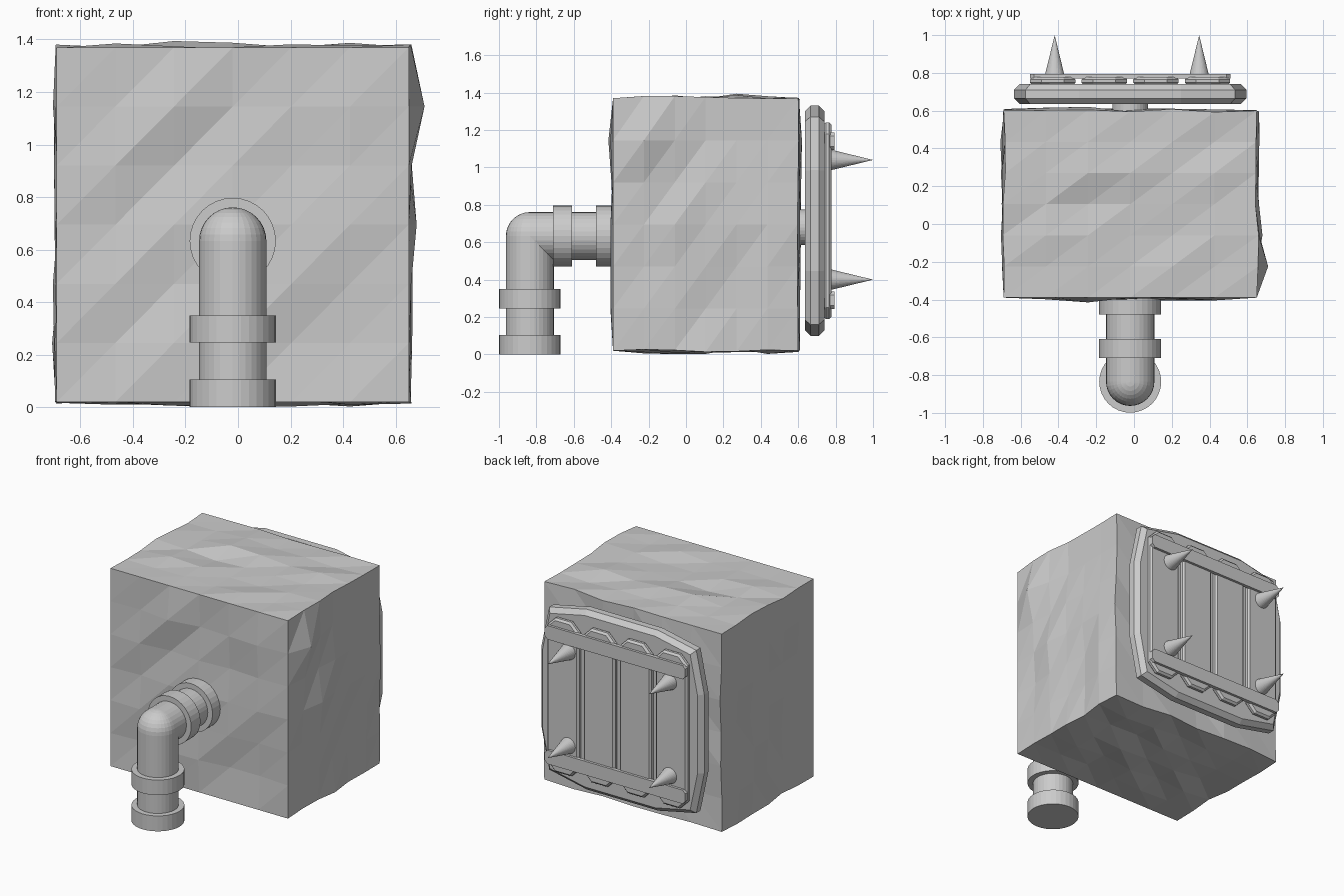
import bpy, bmesh, math, random
from mathutils import Matrix, Vector

if "Cube" in bpy.data.objects:
    bpy.data.objects.remove(bpy.data.objects["Cube"], do_unlink=True)

random.seed(4)
CX = -0.02      # centre line of pipe and shield
CZ = 0.715      # shield centre height

grey = bpy.data.materials.new("light grey")
grey.use_nodes = True
colour = (0.6, 0.6, 0.6, 1)
grey.diffuse_color = colour
grey.node_tree.nodes["Principled BSDF"].inputs["Base Color"].default_value = colour


def finish(name, bm):
    bmesh.ops.recalc_face_normals(bm, faces=bm.faces)
    mesh = bpy.data.meshes.new(name)
    bm.to_mesh(mesh)
    bm.free()
    mesh.materials.append(grey)
    obj = bpy.data.objects.new(name, mesh)
    bpy.context.collection.objects.link(obj)
    return obj


def rod(name, start, end, r1, r2=None, sides=32):
    """Cylinder or cone between two points."""
    start, end = Vector(start), Vector(end)
    axis = end - start
    bm = bmesh.new()
    turn = axis.to_track_quat('Z', 'Y').to_matrix().to_4x4()
    bmesh.ops.create_cone(bm, cap_ends=True, segments=sides, radius1=r1,
                          radius2=r1 if r2 is None else r2, depth=axis.length,
                          matrix=Matrix.Translation((start + end) / 2) @ turn)
    return finish(name, bm)


def slab(name, outline, y0, y1, bevel):
    """Outline in x and z, extruded along y, with bevelled rims."""
    bm = bmesh.new()
    face = bm.faces.new([bm.verts.new((x, y0, z)) for x, z in outline])
    out = bmesh.ops.extrude_face_region(bm, geom=[face])
    for v in out["geom"]:
        if isinstance(v, bmesh.types.BMVert):
            v.co.y = y1
    bmesh.ops.recalc_face_normals(bm, faces=bm.faces)
    if bevel:
        rims = [e for e in bm.edges if abs(e.verts[0].co.y - e.verts[1].co.y) < 1e-5]
        bmesh.ops.bevel(bm, geom=rims, offset=bevel, segments=1, affect='EDGES')
    return finish(name, bm)


def chopped(x0, x1, z0, z1, c):
    """Rectangle with cut corners."""
    return [(x0 + c, z0), (x1 - c, z0), (x1, z0 + c), (x1, z1 - c),
            (x1 - c, z1), (x0 + c, z1), (x0, z1 - c), (x0, z0 + c)]


# Rough stone block: a subdivided box with uneven faces
lo, hi = Vector((-0.69, -0.39, 0.02)), Vector((0.65, 0.6, 1.37))
bm = bmesh.new()
bmesh.ops.create_cube(bm, size=1)
bmesh.ops.subdivide_edges(bm, edges=bm.edges[:], cuts=5, use_grid_fill=True)
for f in bm.faces[:]:
    order = sorted(f.verts, key=lambda v: v.co.x + v.co.y + v.co.z)
    bmesh.utils.face_split(f, order[0], order[-1])
bumps = {(6, 1, 5): 0.06, (6, 2, 3): 0.03, (2, 4, 6): 0.024,
         (2, 6, 5): 0.02, (2, 0, 5): 0.025, (3, 2, 0): -0.018}
for v in bm.verts:
    cell = tuple(round((c + 0.5) * 6) for c in v.co)
    sides = [i for i in range(3) if cell[i] in (0, 6)]
    v.co = [lo[i] + (hi[i] - lo[i]) * cell[i] / 6 for i in range(3)]
    if len(sides) == 1:
        i = sides[0]
        push = abs(bumps.get(cell, random.uniform(-0.012, 0.018)))
        if cell not in bumps and random.random() < 0.35:
            push = -push
        v.co[i] += push if cell[i] == 6 else -push
    elif len(sides) == 2 and cell[1] != 0:
        for i in sides:
            v.co[i] += random.uniform(-0.008, 0.012)
for v in bm.verts:
    v.co.z = max(v.co.z, 0.002)
finish("stone_block", bm)

# Bent pipe with flanges
PY, PZ, R, FR = -0.835, 0.633, 0.128, 0.164
rod("pipe_upright", (CX, PY, 0.02), (CX, PY, PZ), R)
rod("pipe_level", (CX, PY, PZ), (CX, -0.36, PZ), R)
bm = bmesh.new()
bmesh.ops.create_uvsphere(bm, u_segments=32, v_segments=16, radius=R,
                          matrix=Matrix.Translation((CX, PY, PZ)))
finish("pipe_elbow", bm)
for name, z0, z1 in (("foot_flange", 0, 0.105), ("upright_flange", 0.247, 0.35)):
    rod(name, (CX, PY, z0), (CX, PY, z1), FR)
for name, y0, y1 in (("level_flange", -0.71, -0.61), ("wall_flange", -0.48, -0.37)):
    rod(name, (CX, y0, PZ), (CX, y1, PZ), FR)

# Neck joining the shield to the block
rod("shield_neck", (CX, 0.56, 0.68), (CX, 0.68, 0.68), 0.095)

# Shield plate with bowed sides
outline = []
for k in range(4):
    c, s = round(math.cos(k * math.pi / 2)), round(math.sin(k * math.pi / 2))
    for u, w in ((0.615, -0.27), (0.615, 0.27), (0.555, 0.555)):
        outline.append((CX + u * c - w * s, CZ + u * s + w * c))
slab("shield_plate", outline, 0.635, 0.74, 0.03)

# Upright planks
for k in range(4):
    x = CX - 0.41 + k * 0.273
    slab(f"plank_{k + 1}", chopped(x - 0.12, x + 0.12, 0.19, 1.24, 0.06),
         0.735, 0.778, 0.013)

# Cross bars and spikes, mirrored about the shield centre
for side, word in ((1, "upper"), (-1, "lower")):
    z = CZ + side * 0.425
    slab(word + "_bar", chopped(CX - 0.53, CX + 0.53, z - 0.047, z + 0.047, 0.02),
         0.77, 0.795, 0)
    for x, hand in ((-0.42, "right"), (0.345, "left")):
        zs = CZ + 0.005 + side * 0.32
        rod(f"{word}_{hand}_spike", (x, 0.77, zs), (x, 1.0, zs), 0.056, 0)
